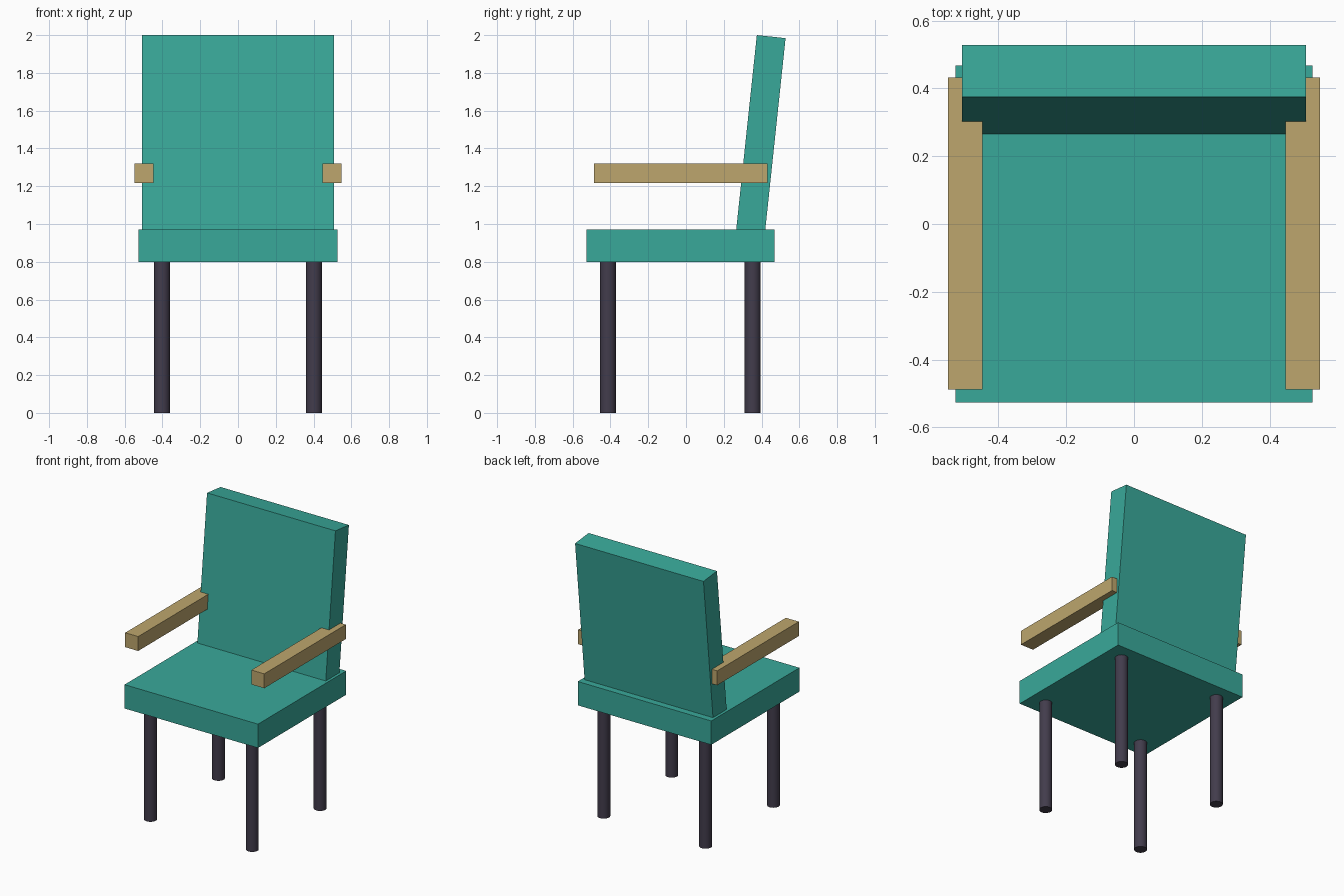
import bpy, math
from mathutils import Matrix, Vector

if "Cube" in bpy.data.objects:
    bpy.data.objects.remove(bpy.data.objects["Cube"])


def material(name, rgb):
    # sRGB 0-255 to linear diffuse colour
    lin = [((c / 255 + 0.055) / 1.055) ** 2.4 for c in rgb]
    m = bpy.data.materials.new(name)
    m.diffuse_color = (*lin, 1)
    m.use_nodes = True
    m.node_tree.nodes["Principled BSDF"].inputs["Base Color"].default_value = m.diffuse_color
    return m


teal = material("teal_upholstery", (57, 169, 154))
wood = material("light_wood", (189, 166, 109))
dark = material("dark_legs", (66, 60, 76))


def box(name, lo, hi, mat, transform=Matrix()):
    lo, hi = Vector(lo), Vector(hi)
    bpy.ops.mesh.primitive_cube_add(size=1)
    ob = bpy.context.object
    ob.name = name
    ob.data.transform(transform @ Matrix.Translation((lo + hi) / 2)
                      @ Matrix.Diagonal((*(hi - lo), 1)))
    ob.data.materials.append(mat)
    return ob


# Seat cushion
box("seat", (-0.527, -0.527, 0.8), (0.527, 0.468, 0.97), teal)

# Backrest, leaning back about its top front edge and sunk into the seat
lean = Matrix.Translation((0, 0.375, 2)) @ Matrix.Rotation(math.radians(-6.05), 4, 'X')
box("backrest", (-0.507, 0, -1.06), (0.507, 0.153, 0), teal, lean)

for side, s in (("left", -1), ("right", 1)):
    # Armrests
    xs = sorted((s * 0.447, s * 0.549))
    box(side + "_armrest", (xs[0], -0.488, 1.217), (xs[1], 0.432, 1.32), wood)
    # Round legs
    for end, y in (("front", -0.413), ("back", 0.353)):
        bpy.ops.mesh.primitive_cylinder_add(vertices=24, radius=0.042, depth=0.8,
                                            location=(s * 0.402, y, 0.4))
        leg = bpy.context.object
        leg.name = f"{end}_{side}_leg"
        leg.data.materials.append(dark)
        bpy.ops.object.shade_smooth_by_angle(angle=math.radians(40))
